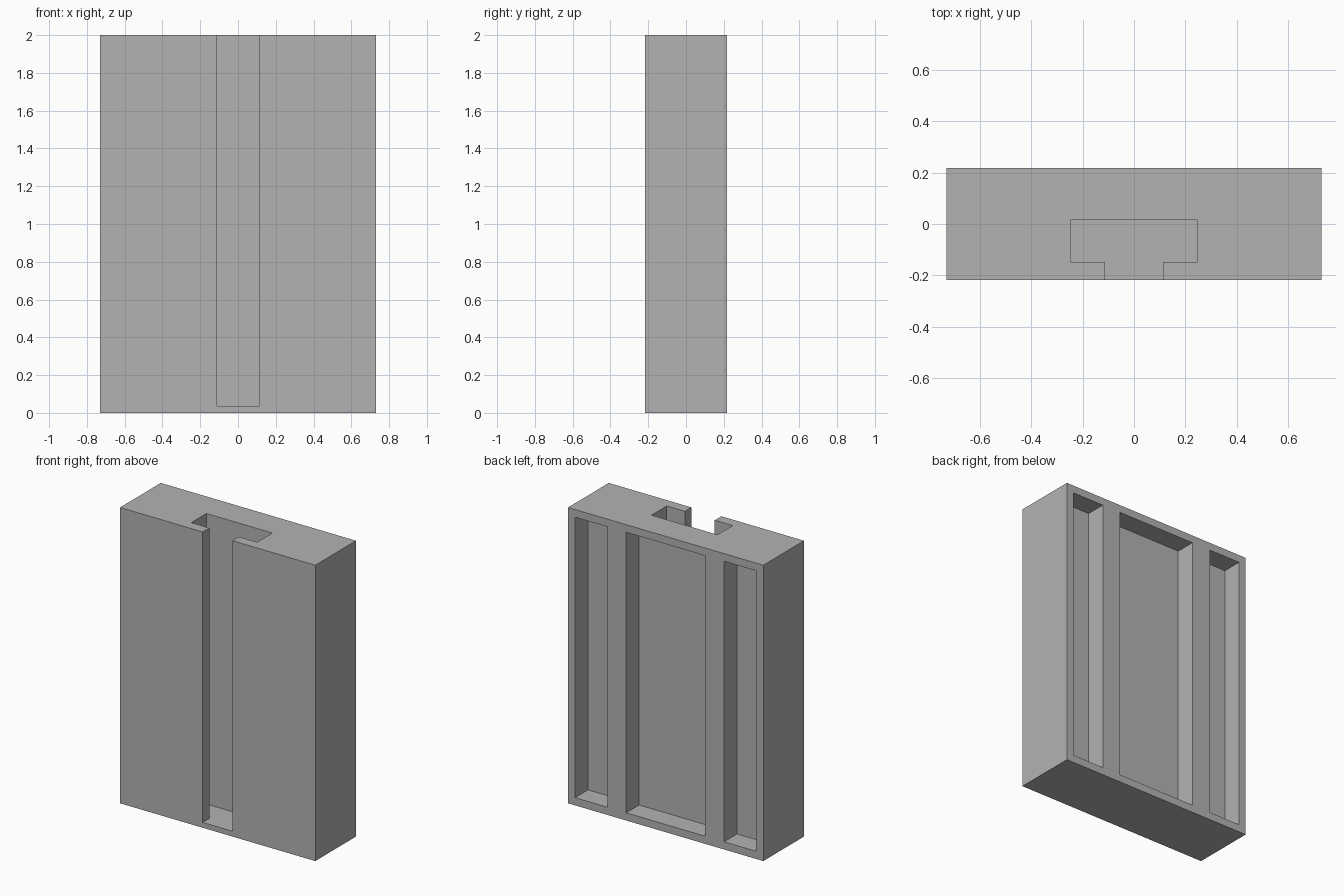
import bpy
import bmesh
from mathutils import Vector

cube = bpy.data.objects.get("Cube")
if cube:
    bpy.data.objects.remove(cube, do_unlink=True)

HALF_W, HALF_D, HEIGHT = 0.73, 0.217, 2.0
OVER = 0.1       # how far cutters reach outside the body
RIM = 0.052      # border left around the back pockets

grey = bpy.data.materials.new("plain grey")
grey.use_nodes = True
colour = (0.45, 0.45, 0.45, 1)
grey.diffuse_color = colour
grey.node_tree.nodes["Principled BSDF"].inputs["Base Color"].default_value = colour


def prism(name, outline, z0, z1):
    """Extrude an xy outline from z0 to z1."""
    bm = bmesh.new()
    face = bm.faces.new([bm.verts.new((x, y, z0)) for x, y in outline])
    top = bmesh.ops.extrude_face_region(bm, geom=[face])["geom"]
    verts = [v for v in top if isinstance(v, bmesh.types.BMVert)]
    bmesh.ops.translate(bm, verts=verts, vec=Vector((0, 0, z1 - z0)))
    bmesh.ops.recalc_face_normals(bm, faces=bm.faces)
    mesh = bpy.data.meshes.new(name)
    bm.to_mesh(mesh)
    bm.free()
    mesh.materials.append(grey)
    obj = bpy.data.objects.new(name, mesh)
    bpy.context.scene.collection.objects.link(obj)
    return obj


def rect(x0, x1, y0, y1):
    return [(x0, y0), (x1, y0), (x1, y1), (x0, y1)]


# Main block
body = prism("slotted_block", rect(-HALF_W, HALF_W, -HALF_D, HALF_D), 0, HEIGHT)

# T-shaped slot, open at the front and the top
right_half = [(0.112, -HALF_D - OVER), (0.112, -0.147), (0.247, -0.147), (0.247, 0.015)]
t_outline = right_half + [(-x, y) for x, y in reversed(right_half)]
cutters = [prism("slot_cutter", t_outline, 0.036, HEIGHT + OVER)]

# Three recessed pockets in the back
for x0, x1 in ((-0.677, -0.437), (-0.295, 0.295), (0.437, 0.677)):
    outline = rect(x0, x1, HALF_D - 0.138, HALF_D + OVER)
    cutters.append(prism("pocket_cutter", outline, RIM, HEIGHT - RIM))

for cutter in cutters:
    cutter.hide_render = True
    cut = body.modifiers.new(cutter.name, "BOOLEAN")
    cut.operation = "DIFFERENCE"
    cut.solver = "EXACT"
    cut.object = cutter

# Bake the cuts into the block and drop the cutters
bpy.context.view_layer.update()
evaluated = body.evaluated_get(bpy.context.evaluated_depsgraph_get())
finished = bpy.data.meshes.new_from_object(evaluated)
body.modifiers.clear()
body.data = finished
for cutter in cutters:
    bpy.data.objects.remove(cutter, do_unlink=True)
